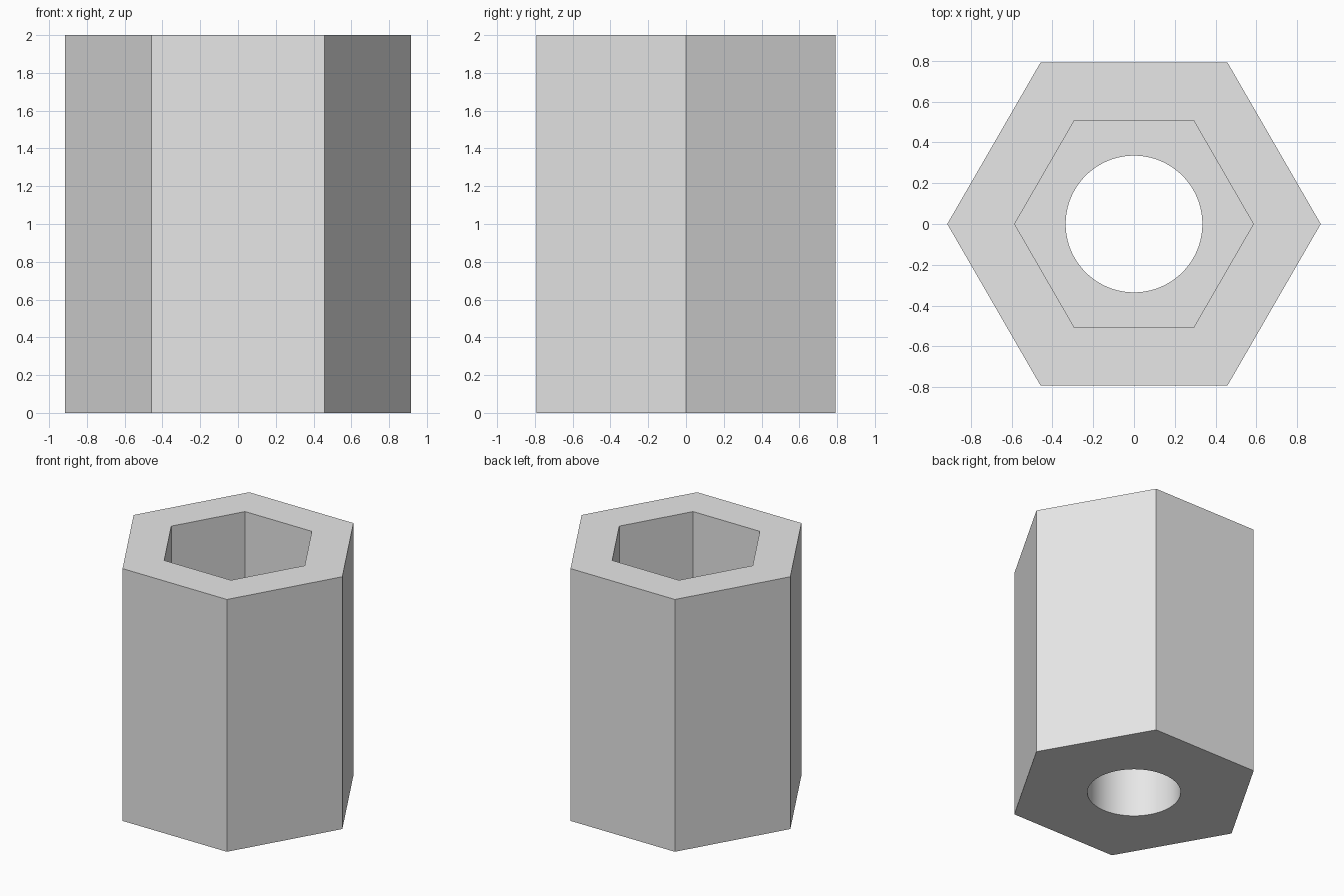
import bpy
import math

if "Cube" in bpy.data.objects:
    bpy.data.objects.remove(bpy.data.objects["Cube"], do_unlink=True)

HEIGHT = 2.0
OUTER_RADIUS = 0.915
SOCKET_RADIUS = 0.585
BORE_RADIUS = 0.335
SOCKET_FLOOR = 1.0


def prism(name, sides, radius, bottom, top):
    """Upright prism with a corner pointing along x."""
    bpy.ops.mesh.primitive_cylinder_add(
        vertices=sides, radius=radius, depth=top - bottom,
        location=(0, 0, (top + bottom) / 2), rotation=(0, 0, math.pi / 2))
    obj = bpy.context.object
    obj.name = name
    bpy.ops.object.transform_apply(location=True, rotation=True, scale=True)
    return obj


# Plain grey metal
grey = bpy.data.materials.new("plain grey")
grey.use_nodes = True
colour = (0.8, 0.8, 0.8, 1)
grey.diffuse_color = colour
grey.node_tree.nodes["Principled BSDF"].inputs["Base Color"].default_value = colour

# Hexagonal body, with a hexagonal socket in the top and a round bore below
body = prism("hex_sleeve", 6, OUTER_RADIUS, 0, HEIGHT)
body.data.materials.append(grey)
cutters = [
    prism("socket_cutter", 6, SOCKET_RADIUS, SOCKET_FLOOR, HEIGHT + 0.2),
    prism("bore_cutter", 96, BORE_RADIUS, -0.2, HEIGHT + 0.1),
]

bpy.ops.object.select_all(action="DESELECT")
body.select_set(True)
bpy.context.view_layer.objects.active = body
for cutter in cutters:
    cutter.hide_render = True
    cutter.data.materials.append(grey)
    cut = body.modifiers.new(cutter.name, "BOOLEAN")
    cut.operation = "DIFFERENCE"
    cut.solver = "EXACT"
    cut.object = cutter
    bpy.ops.object.modifier_apply(modifier=cut.name)
    bpy.data.objects.remove(cutter, do_unlink=True)

# Smooth round bore, crisp hexagon edges
bpy.ops.object.shade_smooth_by_angle(angle=math.radians(30))
